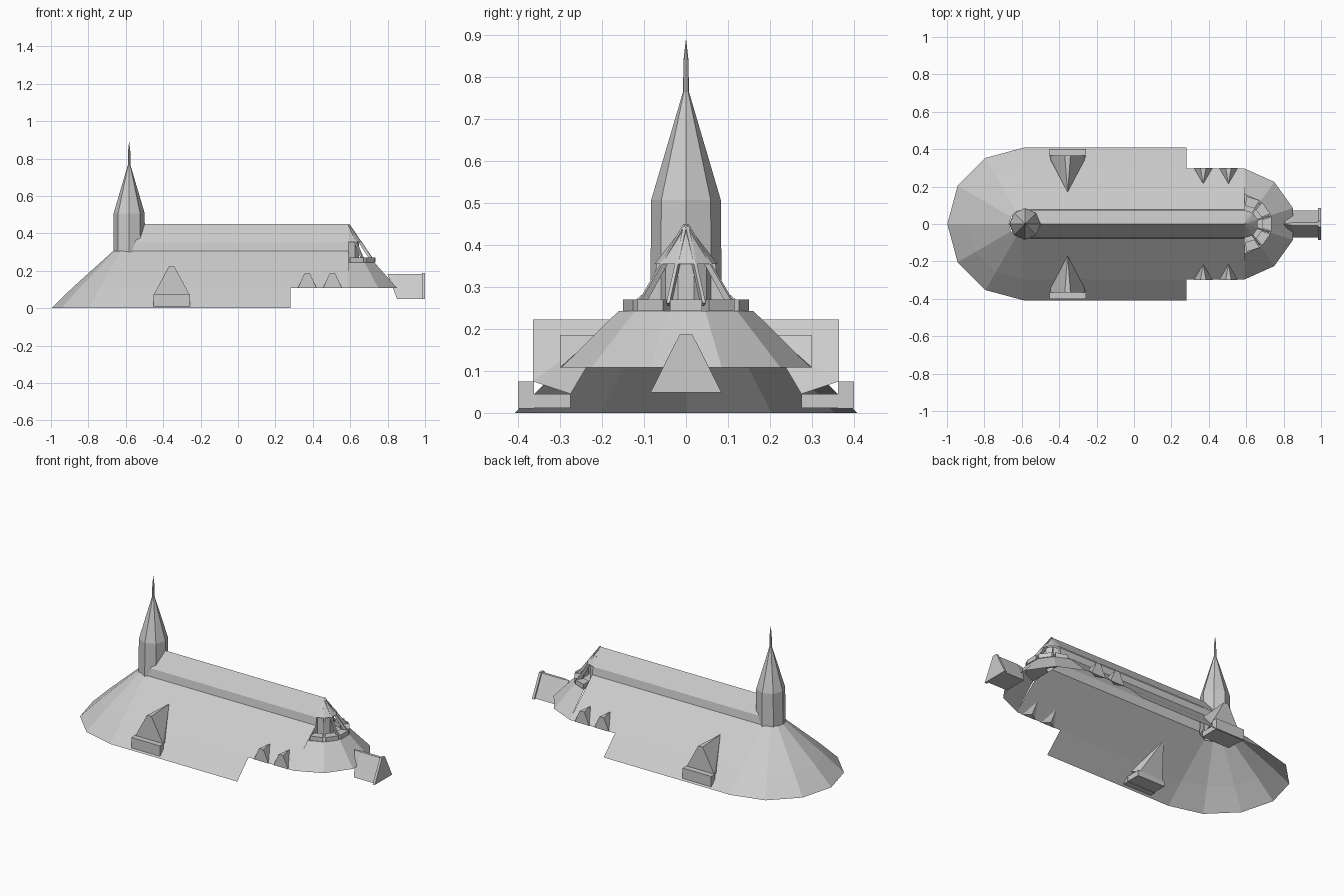
import bpy, bmesh, math
from mathutils import Vector

cube = bpy.data.objects.get("Cube")
if cube:
    bpy.data.objects.remove(cube, do_unlink=True)

stone = bpy.data.materials.new("light_grey")
stone.use_nodes = True
GREY = (0.6, 0.6, 0.6, 1)
stone.diffuse_color = GREY
stone.node_tree.nodes["Principled BSDF"].inputs["Base Color"].default_value = GREY


def finish(name, bm):
    mesh = bpy.data.meshes.new(name)
    bm.to_mesh(mesh)
    bm.free()
    mesh.materials.append(stone)
    obj = bpy.data.objects.new(name, mesh)
    bpy.context.collection.objects.link(obj)
    return obj


def loft(name, rings, closed=False):
    """Skin a stack of equal-length point rings into an open shell."""
    bm = bmesh.new()
    rows = [[bm.verts.new(p) for p in ring] for ring in rings]
    for low, high in zip(rows, rows[1:]):
        count = len(low)
        for i in range(count if closed else count - 1):
            j = (i + 1) % count
            bm.faces.new((low[i], low[j], high[j], high[i]))
    bmesh.ops.remove_doubles(bm, verts=bm.verts, dist=0.0005)
    return finish(name, bm)


def hull(name, points):
    """Convex solid with flat faces merged."""
    bm = bmesh.new()
    for p in points:
        bm.verts.new(p)
    bmesh.ops.convex_hull(bm, input=bm.verts)
    bmesh.ops.dissolve_limit(bm, angle_limit=0.01, verts=bm.verts, edges=bm.edges)
    bmesh.ops.recalc_face_normals(bm, faces=bm.faces)
    return finish(name, bm)


def box(name, xs, ys, zs):
    return hull(name, [(x, y, z) for x in xs for y in ys for z in zs])


def arc(cx, r, z, start, end, steps):
    angles = [math.radians(start + (end - start) * i / steps) for i in range(steps + 1)]
    return [(cx + r * math.cos(a), r * math.sin(a), z) for a in angles]


WEST, EAST, STEP = -0.59, 0.59, 0.28
WALL, EAVE = 0.07, 0.355
RIDGE = 0.45


# Great roof: straight sides with a faceted rounded west end
def roof_ring(r, z, end):
    return [(end, r, z)] + arc(WEST, r, z, 90, 270, 6) + [(end, -r, z)]


loft("lower_roof", [roof_ring(0.408, 0, STEP), roof_ring(0.297, 0.108, STEP)])
loft("main_roof", [roof_ring(0.297, 0.108, EAST), roof_ring(0.078, 0.305, EAST)])

# Raised clerestory and its ridge roof
for s, side in ((1, "left"), (-1, "right")):
    loft("clerestory_wall_" + side,
         [[(x, s * y, z) for x in (WEST, EAST)] for y, z in ((0.078, 0.305), (WALL, EAVE))])
loft("ridge_roof", [[(x0, y, z), (EAST, y, z)]
     for x0, y, z in ((-0.55, -0.075, EAVE), (-0.5, 0, RIDGE), (-0.55, 0.075, EAVE))])

# End gable behind the apse
bm = bmesh.new()
half = [(0.15, 0.243), (0.078, 0.305), (WALL, EAVE)]
outline = half + [(0, RIDGE)] + [(-y, z) for y, z in reversed(half)]
bm.faces.new([bm.verts.new((EAST, y, z)) for y, z in outline])
finish("end_gable", bm)

# Apse: faceted skirt narrowing to a flat ledge
skirt = [(EAST, 0.297), (0.75, 0.225), (0.85, 0.085)]
skirt += [(x, -y) for x, y in reversed(skirt)]


def apse_ring(k, z):
    return [(EAST + (x - EAST) * k, y * k, z) for x, y in skirt]


loft("apse_roof", [apse_ring(1, 0.108), apse_ring(0.54, 0.243), apse_ring(0.1, 0.243)])
loft("apse_drum", [arc(EAST, 0.06, 0.243, -90, 90, 5), arc(EAST, 0.06, EAVE, -90, 90, 5)])
loft("apse_cap", [arc(EAST, 0.075, EAVE, -90, 90, 5), arc(EAST, 0.001, RIDGE, -90, 90, 5)])


# Buttress feet and slanted ribs around the apse
def radial(angle, r, t, z):
    d = Vector((math.cos(angle), math.sin(angle), 0))
    return Vector((EAST, 0, z)) + d * r + Vector((-d.y, d.x, 0)) * t


for i in range(5):
    a = math.radians(-72 + 36 * i)
    hull(f"apse_foot_{i}", [radial(a, r, s * w, z) for r, w in ((0.095, 0.024), (0.145, 0.038))
                            for s in (-1, 1) for z in (0.243, 0.27)])
    b = a + math.radians(18)
    if i < 4:
        hull(f"apse_rib_{i}", [radial(b, r, t, z) for t in (-0.004, 0.004)
                               for r, z in ((0.005, RIDGE), (0.005, 0.43), (0.14, 0.262), (0.125, 0.255))])

# East porch: gabled tent with a slim front panel
hull("porch", [(x, s * y, z) for x in (0.85, 0.985) for s in (-1, 1)
               for y, z in ((0.073, 0.05), (0.008, 0.183))]
     + [(0.80, 0, 0.183)])
hull("porch_front", [(x, s * y, z) for x in (0.985, 1.0) for s in (-1, 1)
                     for y, z in ((0.085, 0.048), (0.015, 0.187))])

# Side dormers on both slopes
for s, side in ((1, "left"), (-1, "right")):
    cx = -0.355
    box("portal_base_" + side, (cx - 0.095, cx + 0.095), (s * 0.275, s * 0.395), (0.012, 0.045))
    box("portal_step_" + side, (cx - 0.098, cx + 0.098), (s * 0.362, s * 0.4), (0.01, 0.075))
    hull("portal_gable_" + side,
         [(cx + m * w, s * 0.365, z) for m in (-1, 1) for w, z in ((0.094, 0.075), (0.015, 0.222))]
         + [(cx + m * 0.08, s * 0.275, 0.045) for m in (-1, 1)] + [(cx, s * 0.17, 0.222)])
    for n, cx in enumerate((0.37, 0.505)):
        hull(f"small_dormer_{side}_{n}",
             [(cx + m * w, s * 0.3, z) for m in (-1, 1) for w, z in ((0.05, 0.108), (0.015, 0.185))]
             + [(cx, s * 0.215, 0.185), (cx, s * 0.27, 0.112)])

# Octagonal tower, spire and needle
profile = [(0.085, 0.27), (0.083, 0.507), (0.007, 0.765), (0.006, 0.84), (0.0001, 0.893)]
loft("tower_spire", [arc(-0.582, r, z, 0, 315, 7) for r, z in profile], closed=True)

# Make lone shells face outward
for obj in bpy.context.collection.objects:
    if obj.type == "MESH" and obj.data.materials and obj.data.materials[0] == stone:
        bm = bmesh.new()
        bm.from_mesh(obj.data)
        if any(e.is_boundary for e in bm.edges):
            centre = Vector((0, 0, -0.2))
            for f in bm.faces:
                c = f.calc_center_median()
                axis = Vector((min(max(c.x, WEST), EAST), 0, centre.z))
                if f.normal.dot(c - axis) < 0:
                    f.normal_flip()
        bm.to_mesh(obj.data)
        bm.free()
